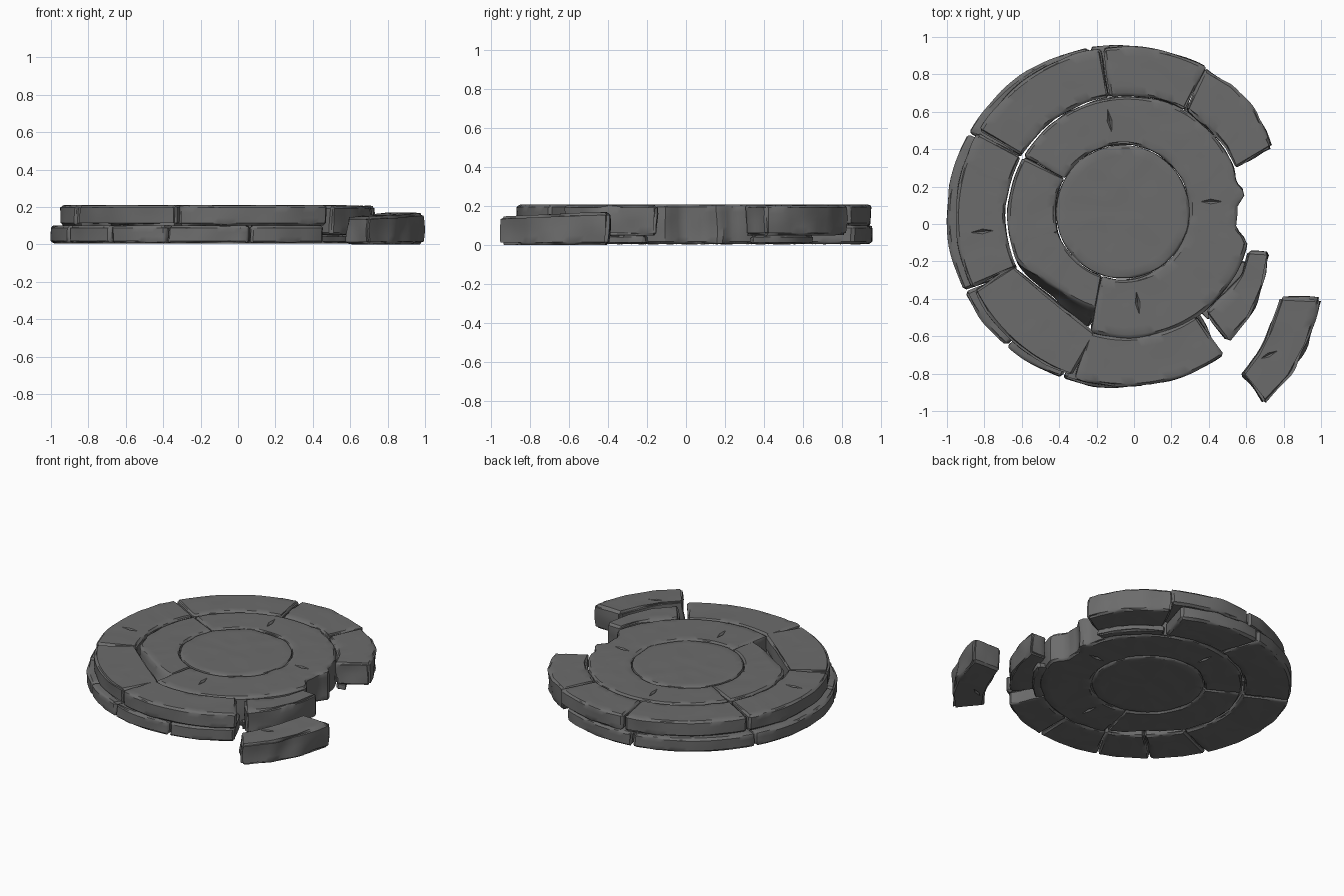
import bpy, bmesh, math
from mathutils import Vector, noise

if "Cube" in bpy.data.objects:
    bpy.data.objects.remove(bpy.data.objects["Cube"])

stone = bpy.data.materials.new("dark_stone")
stone.diffuse_color = (0.15, 0.15, 0.15, 1)
stone.use_nodes = True
stone.node_tree.nodes["Principled BSDF"].inputs["Base Color"].default_value = stone.diffuse_color

CORE, MID, UPPER, LOWER = (-0.06, 0.065), (-0.04, 0.04), (-0.045, 0.04), (-0.085, 0.04)


def polar(centre, keys, n=120):
    """Points around a centre; keys are (degrees, radius), interpolated."""
    pts = []
    for i in range(n + 1):
        a = keys[0][0] + (keys[-1][0] - keys[0][0]) * i / n
        for (a0, r0), (a1, r1) in zip(keys, keys[1:]):
            if a <= a1 + 1e-6:
                r = r0 + (r1 - r0) * (a - a0) / (a1 - a0)
                break
        a = math.radians(a)
        pts.append(Vector((centre[0] + r * math.cos(a), centre[1] + r * math.sin(a))))
    return pts


def arc(centre, r, a0, a1):
    return polar(centre, [(a0, r), (a1, r)])


def sample(pts, t):
    f = min(max(t, 0), 1) * (len(pts) - 1)
    i = min(int(f), len(pts) - 2)
    return Vector(pts[i]).lerp(Vector(pts[i + 1]), f - i)


def steps(length, size, edge):
    """Even parameters with an extra narrow band at both ends for worn edges."""
    n = max(1, round(length / size))
    e = min(edge / length, 0.2)
    return [0.0] + [e + (1 - 2 * e) * i / n for i in range(n + 1)] + [1.0]


def block(name, inner, outer, z0, z1, top_outer=None, disc=False,
          chip=0.009, rough=0.009, size=0.035):
    """Worn stone spanning two plan curves; z1 may differ between the two ends."""
    top_outer = top_outer or outer
    za, zb = z1 if isinstance(z1, tuple) else (z1, z1)
    length = sum((sample(outer, (i + 1) / 60) - sample(outer, i / 60)).length for i in range(60))
    depth = (sample(outer, 0.5) - sample(inner, 0.5)).length
    height = za - z0
    U, V, W = steps(length, size, 0.015), steps(depth, size * 1.3, 0.015), steps(height, size, 0.014)
    if disc:
        U = [i / 64 for i in range(65)]
    dims = (length, depth, height)
    last = (len(U) - 1, len(V) - 1, len(W) - 1)
    bm = bmesh.new()
    verts = {}

    def vert(*ijk):
        if ijk in verts:
            return verts[ijk]
        p = [U[ijk[0]], V[ijk[1]], W[ijk[2]]]
        ends = [ijk[k] in (0, last[k]) for k in range(3)]
        if disc:
            ends[0] = False
            ends[1] = ijk[1] == last[1]
        o = sample(outer, p[0]).lerp(sample(top_outer, p[0]), p[2])
        raw = sample(inner, p[0]).lerp(o, p[1])
        seed = Vector((raw.x, raw.y, z0 + p[2] * height))
        # corners and edges are pulled inward by an uneven amount
        if sum(ends) >= 2:
            c = chip * (0.75 + 0.9 * max(-0.5, noise.noise(seed * 9)))
            for k in range(3):
                if ends[k]:
                    p[k] += (c if ijk[k] == 0 else -c) / dims[k]
        o = sample(outer, p[0]).lerp(sample(top_outer, p[0]), p[2])
        xy = sample(inner, p[0]).lerp(o, p[1])
        z = z0 + p[2] * (za + (zb - za) * p[0] - z0)
        # rough side walls, gently dented top and bottom
        if ends[0] or ends[1]:
            q = seed * 7
            xy += Vector((noise.noise(q), noise.noise(q + Vector((31, 7, 3))))) * rough
        if ends[2]:
            dent = 0.005 * abs(noise.noise(seed * 6 + Vector((5, 9, 1))))
            z += dent if ijk[2] == 0 else -dent
        verts[ijk] = bm.verts.new((xy.x, xy.y, z))
        return verts[ijk]

    for axis in range(3):
        if disc and axis == 0:
            continue
        a, b = [k for k in range(3) if k != axis]
        for end in (0, last[axis]):
            if disc and axis == 1 and end == 0:
                continue
            for i in range(last[a]):
                for j in range(last[b]):
                    quad = []
                    for di, dj in ((0, 0), (1, 0), (1, 1), (0, 1)):
                        key = [0, 0, 0]
                        key[axis], key[a], key[b] = end, i + di, j + dj
                        quad.append(vert(*key))
                    bm.faces.new(quad)
    bmesh.ops.remove_doubles(bm, verts=bm.verts[:], dist=0.0004)
    bmesh.ops.recalc_face_normals(bm, faces=bm.faces[:])
    me = bpy.data.meshes.new(name)
    bm.to_mesh(me)
    bm.free()
    me.materials.append(stone)
    ob = bpy.data.objects.new(name, me)
    bpy.context.collection.objects.link(ob)
    bpy.ops.object.select_all(action='DESELECT')
    ob.select_set(True)
    bpy.context.view_layer.objects.active = ob
    bpy.ops.object.shade_smooth_by_angle(angle=math.radians(32))
    return ob


# round centre slab
block("centre_slab", arc(CORE, 0.0, 0, 360), arc(CORE, 0.357, 0, 360), 0.005, 0.21,
      disc=True, rough=0.0, chip=0.006)

# middle ring: a worn left stone and a long stone with a broken right edge
left_mid = block("middle_ring_left", arc(CORE, 0.36, 150, 252),
                 polar(MID, [(150, .635), (204, .635), (228, .585), (252, .635)]), 0.005, 0.21,
                 top_outer=polar(MID, [(150, .635), (202, .635), (215, .56), (230, .525), (252, .515)]))
right_mid = block("middle_ring_right", arc(CORE, 0.36, 252.5, 509.5),
                  polar(MID, [(252.5, .645), (339, .66), (348, .665), (354, .585), (366, .593),
                              (371.5, .65), (377, .61), (385, .63), (420, .645), (509.5, .635)]),
                  0.005, 0.21, size=0.03)

# upper outer ring stones
for name, a0, a1 in (("back", 61.5, 97.6), ("back_left", 98.4, 149.6),
                     ("left", 150.4, 204.6), ("front", 252.4, 305)):
    ob = block("upper_ring_" + name, arc(MID, 0.647, a0, a1), arc(UPPER, 0.908, a0, a1), 0.1, 0.21)
    if name == "left":
        left_stone = ob
block("upper_ring_front_left", [(-.645, -.225), (-.42, -.41), (-.205, -.585)],
      arc(UPPER, 0.9, 206, 251.3), 0.1, 0.21, chip=0.014)

# loose overhanging stones beside the break
block("broken_stone_front_right", [(.38, -.47), (.50, -.37), (.57, -.27), (.61, -.15)],
      [(.50, -.63), (.62, -.50), (.69, -.34), (.725, -.15)], 0.05, 0.207, rough=0.02, chip=0.012)
block("broken_stone_back_right", [(.54, .30), (.49, .41), (.39, .53), (.28, .61)],
      [(.74, .41), (.65, .61), (.53, .74), (.38, .83)], 0.05, 0.207, rough=0.018, chip=0.012)

# lower outer ring stones
joints = (63, 100, 151, 206, 229, 251, 279, 307)
for i, (a0, a1) in enumerate(zip(joints, joints[1:])):
    block("lower_ring_%d" % (i + 1), arc(MID, 0.647, a0 + .3, a1 - .3),
          arc(LOWER, 0.915, a0 + .3, a1 - .3), 0.005, 0.102)

# broken stubs left under the loose stones
for name, a0, a1 in (("front", -53, -22), ("back", 26, 62)):
    block("lower_stub_" + name, arc(MID, 0.64, a0, a1), arc(MID, 0.71, a0, a1),
          0.005, 0.052, rough=0.025)

# fallen stone on the ground
fallen = block("fallen_stone", [(.58, -.80), (.66, -.69), (.725, -.56), (.785, -.395)],
               [(.70, -.955), (.83, -.82), (.93, -.64), (.995, -.40)], 0.0, (0.148, 0.172),
               rough=0.018, chip=0.014)

# thin chisel gouges on top and underside
for ob, marks in ((left_mid, [(-.37, -.04, 5, .21)]),
                  (right_mid, [(-.13, .55, 100, .21), (.41, .12, 0, .21), (.02, -.42, 97, .21)]),
                  (left_stone, [(-.81, -.04, 5, .21)]),
                  (fallen, [(.72, -.70, 25, .16)])):
    bm = bmesh.new()
    for x, y, angle, top in marks:
        for z in ((top, 0.1) if ob is left_stone else (top, 0.005)):
            new = bmesh.ops.create_uvsphere(bm, u_segments=4, v_segments=2, radius=1)["verts"]
            c, s = math.cos(math.radians(angle)), math.sin(math.radians(angle))
            for v in new:
                px, py = v.co.x * 0.065, v.co.y * 0.014
                v.co = (x + px * c - py * s, y + px * s + py * c, z + v.co.z * 0.018)
    me = bpy.data.meshes.new("gouge_cutter")
    bm.to_mesh(me)
    bm.free()
    me.materials.append(stone)
    cutter = bpy.data.objects.new("gouge_cutter", me)
    bpy.context.collection.objects.link(cutter)
    cutter.hide_render = True
    cutter.hide_set(True)
    mod = ob.modifiers.new("gouges", 'BOOLEAN')
    mod.operation, mod.solver, mod.object = 'DIFFERENCE', 'EXACT', cutter
